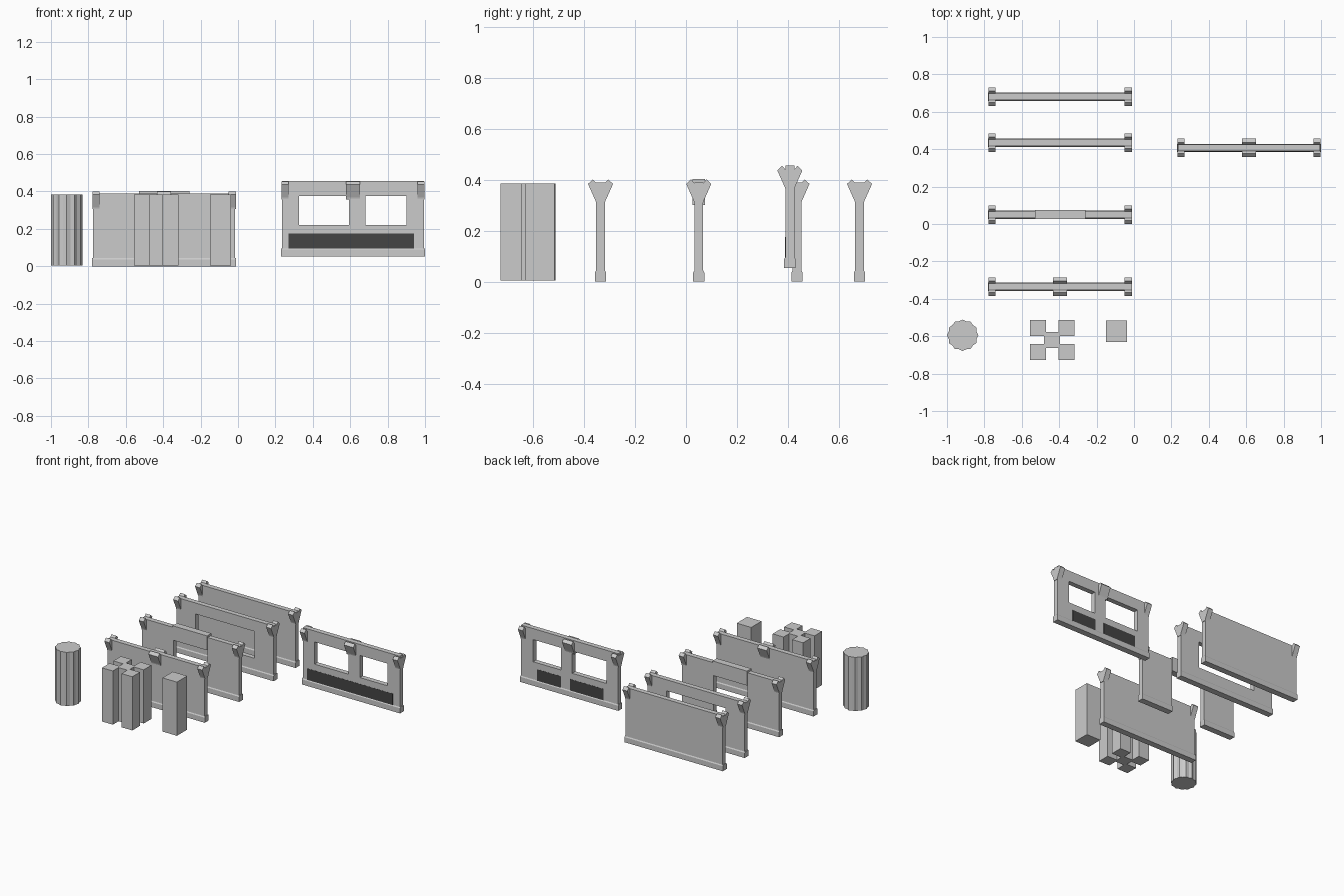
import bpy, bmesh, math

if "Cube" in bpy.data.objects:
    bpy.data.objects.remove(bpy.data.objects["Cube"])


def prism(name, pts, lo, hi, axis="z", loc=(0, 0, 0)):
    """Extrude a 2D outline: along z (points are x, y) or along x (points are y, z)."""
    bm = bmesh.new()
    place = (lambda p: (p[0], p[1], lo)) if axis == "z" else (lambda p: (lo, p[0], p[1]))
    face = bm.faces.new([bm.verts.new(place(p)) for p in pts])
    out = bmesh.ops.extrude_face_region(bm, geom=[face])
    d = (0, 0, hi - lo) if axis == "z" else (hi - lo, 0, 0)
    bmesh.ops.translate(bm, vec=d, verts=[g for g in out["geom"] if isinstance(g, bmesh.types.BMVert)])
    bmesh.ops.recalc_face_normals(bm, faces=bm.faces)
    me = bpy.data.meshes.new(name)
    bm.to_mesh(me)
    bm.free()
    ob = bpy.data.objects.new(name, me)
    ob.location = loc
    bpy.context.collection.objects.link(ob)
    return ob


def box(name, x0, x1, y0, y1, z0, z1):
    return prism(name, [(x0, y0), (x1, y0), (x1, y1), (x0, y1)], z0, z1)


def cut(ob, cutter):
    mod = ob.modifiers.new("opening", "BOOLEAN")
    mod.operation = "DIFFERENCE"
    mod.solver = "EXACT"
    mod.object = cutter
    cutter.hide_render = True
    cutter.hide_set(True)


def wall(name, x, y, z, top=0.388, openings=(), middle=False):
    """Panel with a wider foot, flared brackets and optional openings (x0, x1, z0, z1)."""
    t, w = 0.0175, 0.38
    body = prism(name, [(-t, 0.03), (t, 0.03), (t, top), (-t, top)], -w, w, "x", (x, y, z))
    f = 0.022
    foot = prism(name + "_foot", [(-f, 0), (f, 0), (f, 0.036), (t, 0.043), (-t, 0.043), (-f, 0.036)],
                 -0.385, 0.385, "x", (x, y, z))
    for i, (x0, x1, z0, z1) in enumerate(openings):
        c = box(f"{name}_cutter_{i}", x0, x1, y - 0.1, y + 0.1, z0, z1)
        cut(body, c)
        if z0 < z + 0.04:
            cut(foot, c)
    # Flared bracket section with a shallow notch on top
    half = [(0.016, 0.305), (0.02, 0.318), (0.049, 0.383), (0.03, 0.401), (0.017, 0.386)]
    section = half + [(-a, b) for a, b in reversed(half)]
    spans = [(-0.383, -0.345), (0.345, 0.383)] + ([(-0.037, 0.037)] if middle else [])
    for i, (a, b) in enumerate(spans):
        prism(f"{name}_bracket_{i}", section, a, b, "x", (x, y, z))


# Row of four walls
WX = -0.395
wall("plain_wall", WX, 0.68, 0)
wall("wide_window_wall", WX, 0.435, 0, openings=[(-0.625, -0.165, 0.12, 0.31)])
wall("door_wall", WX, 0.05, 0, openings=[(-0.528, -0.262, -0.1, 0.30)])
box("door_lintel", -0.53, -0.26, 0.026, 0.074, 0.30, 0.402)
wall("braced_wall", WX, -0.335, 0, middle=True)

# Separate wall with two windows
wall("double_window_wall", 0.615, 0.407, 0.053, top=0.402, middle=True,
     openings=[(0.326, 0.594, 0.22, 0.377), (0.682, 0.90, 0.22, 0.377)])

# Dark inset strips: one at the front, two at the back
dark = bpy.data.materials.new("dark_strip")
dark.diffuse_color = (0.06, 0.06, 0.06, 1)
dark.use_nodes = True
dark.node_tree.nodes["Principled BSDF"].inputs["Base Color"].default_value = dark.diffuse_color
for name, x0, x1, y in [("front_strip", 0.27, 0.94, 0.3895),
                        ("back_strip_left", 0.35, 0.61, 0.4245),
                        ("back_strip_right", 0.68, 0.87, 0.4245)]:
    strip = box(name, x0, x1, y - 0.001, y + 0.001, 0.09, 0.175)
    strip.data.materials.append(dark)

# Fluted round column
ring = []
for i in range(24):
    r = 0.084 if i % 2 == 0 else 0.077
    a = math.tau * i / 24
    ring.append((r * math.cos(a), r * math.sin(a)))
prism("round_column", ring, 0.005, 0.385, loc=(-0.916, -0.595, 0))

# Cluster of five square posts
for i, (cx, cy) in enumerate([(-0.514, -0.557), (-0.361, -0.557), (-0.514, -0.685),
                              (-0.361, -0.685), (-0.438, -0.621)]):
    h = 0.0425
    box(f"cluster_post_{i}", cx - h, cx + h, cy - h, cy + h, 0.005, 0.385)

# Single square post
box("square_post", -0.15, -0.037, -0.63, -0.515, 0.005, 0.385)
